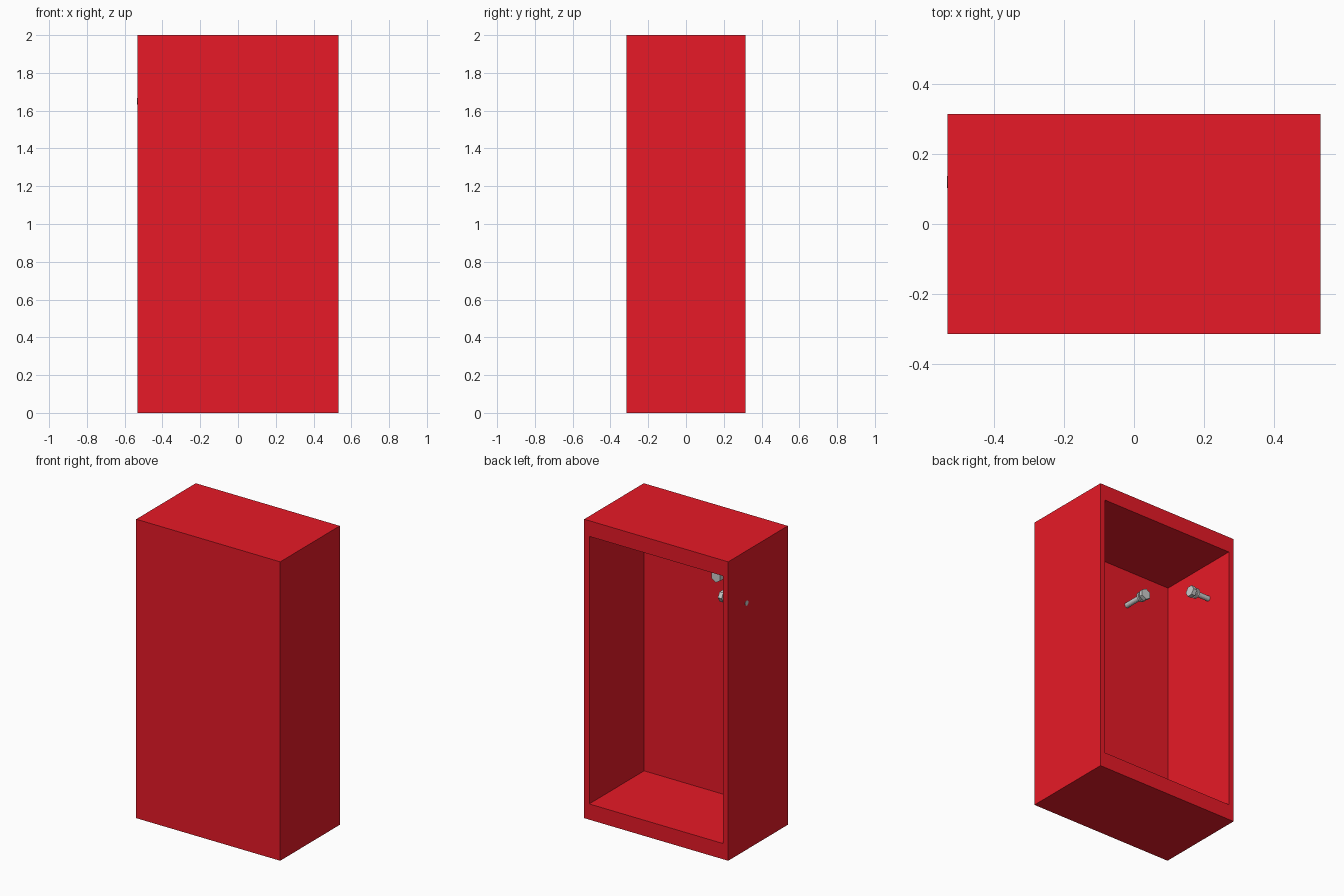
import bpy, bmesh
from math import pi
from mathutils import Matrix

if "Cube" in bpy.data.objects:
    bpy.data.objects.remove(bpy.data.objects["Cube"])

W, D, H = 0.533, 0.315, 2.0           # half width, half depth, height
SIDE, RAIL, FRONT = 0.053, 0.105, 0.05  # wall thicknesses


def add_object(name, bm, mat=None):
    bmesh.ops.recalc_face_normals(bm, faces=bm.faces)
    mesh = bpy.data.meshes.new(name)
    bm.to_mesh(mesh)
    bm.free()
    obj = bpy.data.objects.new(name, mesh)
    bpy.context.collection.objects.link(obj)
    if mat:
        mesh.materials.append(mat)
    return obj


red = bpy.data.materials.new("red_paint")
red.diffuse_color = (0.8, 0.01, 0.02, 1)
red.use_nodes = True
red.node_tree.nodes["Principled BSDF"].inputs["Base Color"].default_value = red.diffuse_color

# Cabinet shell: a box whose back face is inset and pushed in to make the cavity
bm = bmesh.new()
bmesh.ops.create_cube(bm, size=1, matrix=Matrix.Translation((0, 0, H / 2))
                      @ Matrix.Diagonal((2 * W, 2 * D, H, 1)))
bm.normal_update()
back = next(f for f in bm.faces if f.normal.y > 0.9)
bmesh.ops.inset_individual(bm, faces=[back], thickness=SIDE)
for v in back.verts:
    v.co.z = RAIL if v.co.z < H / 2 else H - RAIL
floor = bmesh.ops.extrude_discrete_faces(bm, faces=[back])["faces"][0]
for v in floor.verts:
    v.co.y = -D + FRONT
add_object("cabinet_shell", bm, red)


# Bolt pegs: shank, collar and hex head stacked along the axis, tip at the origin
def bolt(name, location, axis, turn):
    bm = bmesh.new()
    for radius, start, end, sides in ((0.017, 0, 0.15, 16),
                                      (0.033, 0.135, 0.15, 16),
                                      (0.024, 0.15, 0.162, 16),
                                      (0.037, 0.162, 0.19, 6)):
        bmesh.ops.create_cone(bm, cap_ends=True, segments=sides, radius1=radius,
                              radius2=radius, depth=end - start,
                              matrix=Matrix.Translation((0, 0, (start + end) / 2)))
    obj = add_object(name, bm)
    obj.matrix_world = Matrix.Translation(location) @ Matrix.Rotation(turn, 4, axis)
    return obj


bolt("side_bolt", (-W - 0.002, 0.12, 1.65), 'Y', pi / 2)
bolt("front_bolt", (-0.165, -0.27, 1.65), 'X', -pi / 2)
